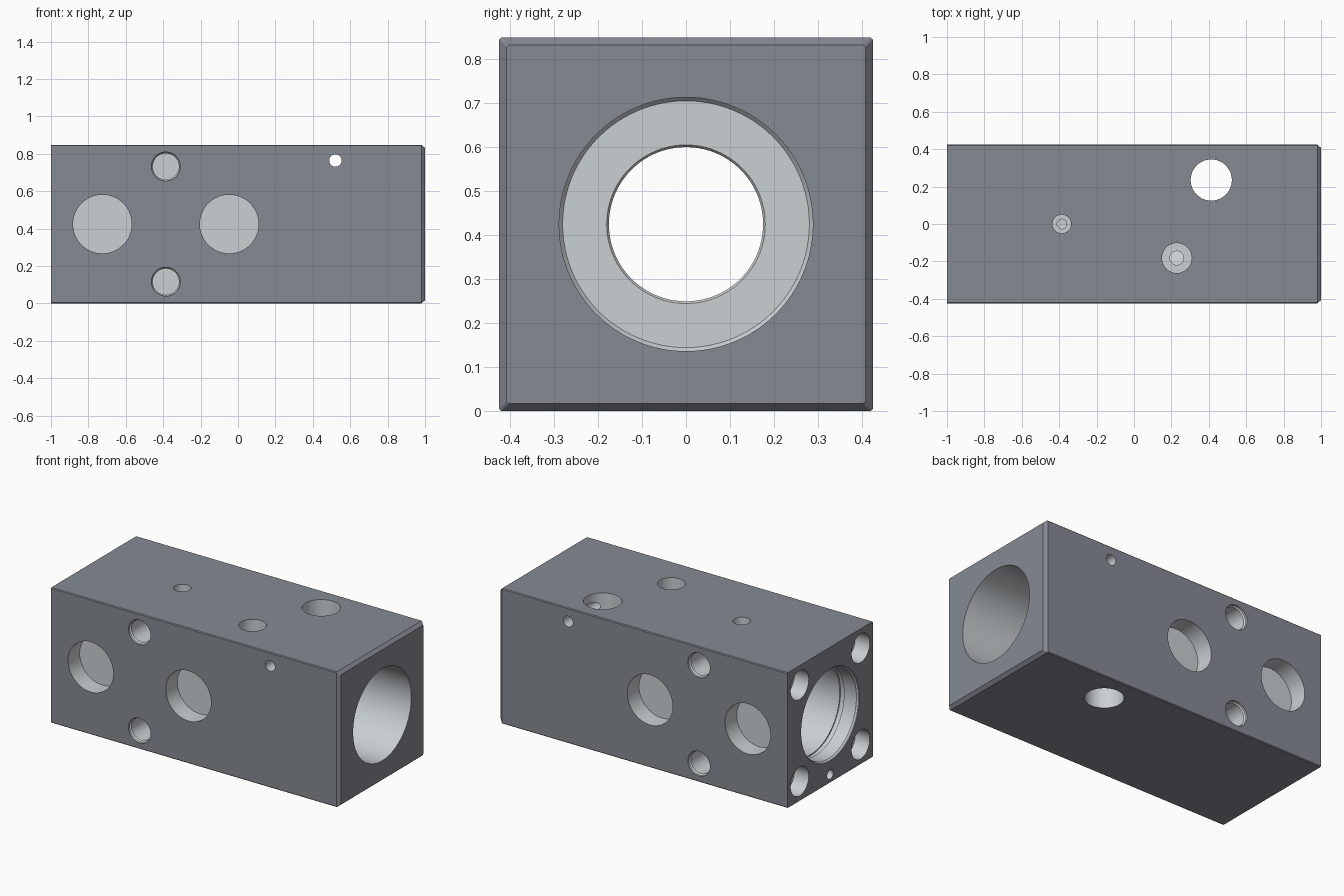
import bpy, bmesh, math
from mathutils import Vector

if "Cube" in bpy.data.objects:
    bpy.data.objects.remove(bpy.data.objects["Cube"])

HALF = 0.424
MID = 0.424
TOP = 2 * MID


def paint(name, rgb):
    mat = bpy.data.materials.new(name)
    mat.diffuse_color = (*rgb, 1)
    mat.use_nodes = True
    mat.node_tree.nodes["Principled BSDF"].inputs["Base Color"].default_value = mat.diffuse_color
    return mat


MATERIALS = [paint("dark_coating", (0.235, 0.255, 0.29)),
             paint("machined_metal", (0.59, 0.63, 0.65))]


def loft(rings, name, slot):
    """Skin a list of equal-length point rings and cap both ends."""
    bm = bmesh.new()
    loops = [[bm.verts.new(p) for p in ring] for ring in rings]
    n = len(loops[0])
    for a, b in zip(loops, loops[1:]):
        for i in range(n):
            j = (i + 1) % n
            bm.faces.new((a[i], a[j], b[j], b[i]))
    bm.faces.new(loops[0][::-1])
    bm.faces.new(loops[-1])
    for f in bm.faces:
        f.material_index = slot
    bmesh.ops.recalc_face_normals(bm, faces=bm.faces)
    mesh = bpy.data.meshes.new(name)
    bm.to_mesh(mesh)
    bm.free()
    for mat in MATERIALS:
        mesh.materials.append(mat)
    obj = bpy.data.objects.new(name, mesh)
    bpy.context.collection.objects.link(obj)
    return obj


def block_ring(x, inset):
    h, c = HALF - inset, 0.005
    pts = [(h - c, h), (h, h - c), (h, c - h), (h - c, -h),
           (c - h, -h), (-h, c - h), (-h, h - c), (c - h, h)]
    return [(x, y, z + MID) for y, z in pts]


# Main block, with a chamfered right end
block = loft([block_ring(-1, 0), block_ring(0.98, 0), block_ring(1, 0.017)], "valve_block", 0)


def drill(pos, direction, profile, sides=40):
    """Cut a turned hole; profile is (depth, radius) pairs along direction."""
    pos, d = Vector(pos), Vector(direction)
    u = d.orthogonal().normalized()
    v = d.cross(u)
    angles = [2 * math.pi * i / sides for i in range(sides)]
    rings = [[pos + d * t + (u * math.cos(a) + v * math.sin(a)) * r for a in angles]
             for t, r in profile]
    cutter = loft(rings, "hole_cutter", 1)
    cutter.hide_render = True
    mod = block.modifiers.new("hole", 'BOOLEAN')
    mod.operation = 'DIFFERENCE'
    mod.solver = 'EXACT'
    mod.object = cutter
    bpy.context.view_layer.objects.active = block
    bpy.ops.object.modifier_apply(modifier=mod.name)
    bpy.data.objects.remove(cutter)


# Long stepped bore with a central lip and a seal groove near the left end
drill((1, 0, MID), (-1, 0, 0),
      [(-0.05, 0.288), (0.84, 0.288), (0.85, 0.28), (0.85, 0.18),
       (0.857, 0.175), (1.143, 0.175), (1.15, 0.18), (1.15, 0.28),
       (1.87, 0.28), (1.87, 0.288), (1.9, 0.288), (1.9, 0.28),
       (1.986, 0.28), (1.996, 0.288), (2.05, 0.288)], 96)

# Pockets and bolt holes, mirrored on front and back
for s in (-1, 1):
    for x in (-0.725, -0.047):
        drill((x, s * HALF, MID), (0, -s, 0), [(-0.05, 0.157), (0.115, 0.157)], 64)
    for dz in (-0.308, 0.308):
        drill((-0.386, s * HALF, MID + dz), (0, -s, 0),
              [(-0.05, 0.077), (0.012, 0.077), (0.02, 0.07), (0.195, 0.07)])

# Corner holes on the left end
for y in (-0.302, 0.302):
    for dz in (-0.302, 0.302):
        drill((-1, y, MID + dz), (1, 0, 0),
              [(-0.05, 0.09), (0.1, 0.09), (0.1, 0.05), (0.5, 0.05)])
drill((-1, 0, 0.05), (1, 0, 0), [(-0.05, 0.03), (0.12, 0.03)])

# Small cross hole and large vertical through hole
drill((0.521, -HALF, 0.764), (0, 1, 0), [(-0.05, 0.033), (0.9, 0.033)])
drill((0.413, 0.235, TOP), (0, 0, -1), [(-0.05, 0.11), (0.9, 0.11)], 64)

# Stepped ports on the top, opening into the bore
drill((-0.386, 0, TOP), (0, 0, -1),
      [(-0.05, 0.05), (0.09, 0.05), (0.09, 0.026), (0.25, 0.026)])
drill((0.229, -0.182, TOP), (0, 0, -1),
      [(-0.05, 0.08), (0.12, 0.08), (0.12, 0.037), (0.3, 0.037)])

block.select_set(True)
bpy.context.view_layer.objects.active = block
bpy.ops.object.shade_smooth_by_angle(angle=math.radians(25))
